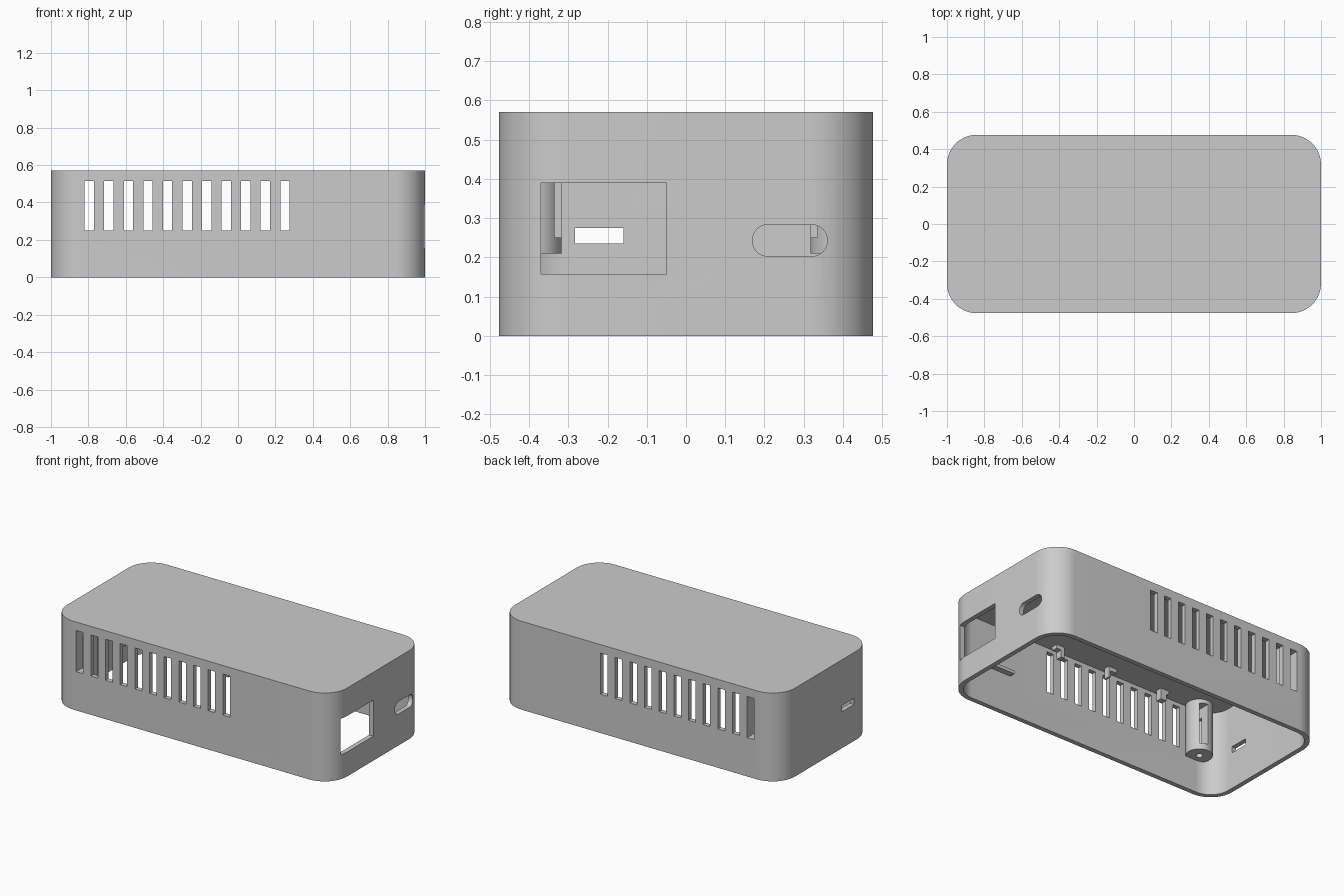
import bpy, bmesh, math
from mathutils import Matrix, Vector

if "Cube" in bpy.data.objects:
    bpy.data.objects.remove(bpy.data.objects["Cube"])

W, D, H = 1.0, 0.477, 0.57      # half width, half depth, height
WALL, RADIUS = 0.03, 0.16

grey = bpy.data.materials.new("light grey plastic")
grey.use_nodes = True
grey.diffuse_color = (0.6, 0.6, 0.6, 1)
grey.node_tree.nodes["Principled BSDF"].inputs["Base Color"].default_value = (0.6, 0.6, 0.6, 1)


def rounded(hw, hh, r, steps):
    """Outline of a rounded rectangle, counter-clockwise."""
    pts = []
    for i, (sx, sy) in enumerate([(1, 1), (-1, 1), (-1, -1), (1, -1)]):
        for k in range(steps + 1):
            a = math.pi / 2 * (i + k / steps)
            pts.append((sx * (hw - r) + r * math.cos(a), sy * (hh - r) + r * math.sin(a)))
    return pts


def prism(bm, outline, low, high, matrix=Matrix()):
    """Extrude a closed outline from low to high along its local z."""
    base = bm.faces.new([bm.verts.new(matrix @ Vector((x, y, low))) for x, y in outline])
    made = bmesh.ops.extrude_face_region(bm, geom=[base])["geom"]
    for v in made:
        if isinstance(v, bmesh.types.BMVert):
            v.co += matrix.to_3x3() @ Vector((0, 0, high - low))


def box(bm, x0, x1, y0, y1, z0, z1):
    prism(bm, [(x0, y0), (x1, y0), (x1, y1), (x0, y1)], z0, z1)


def circle(x, y, r, n=40):
    return [(x + r * math.cos(2 * math.pi * i / n), y + r * math.sin(2 * math.pi * i / n))
            for i in range(n)]


def make(name, bm):
    bmesh.ops.recalc_face_normals(bm, faces=bm.faces[:])
    mesh = bpy.data.meshes.new(name)
    bm.to_mesh(mesh)
    bm.free()
    mesh.materials.append(grey)
    obj = bpy.data.objects.new(name, mesh)
    bpy.context.collection.objects.link(obj)
    return obj


def carve(obj, *cutters):
    """Subtract the cutters, bake the result and shade it."""
    for c in cutters:
        mod = obj.modifiers.new("cut", "BOOLEAN")
        mod.operation, mod.solver, mod.object = "DIFFERENCE", "EXACT", c
    graph = bpy.context.evaluated_depsgraph_get()
    mesh = bpy.data.meshes.new_from_object(obj.evaluated_get(graph))
    obj.modifiers.clear()
    obj.data = mesh
    bpy.ops.object.select_all(action="DESELECT")
    obj.select_set(True)
    bpy.context.view_layer.objects.active = obj
    bpy.ops.object.shade_smooth_by_angle(angle=math.radians(30))


# Hollow of the casing, open at the bottom
bm = bmesh.new()
prism(bm, rounded(W - WALL, D - WALL, RADIUS - WALL, 16), -0.1, H - WALL)
cavity = make("cavity_cutter", bm)

# Vents through both long walls, and ports in the end walls
bm = bmesh.new()
for i in range(11):
    x = -0.795 + 0.1046 * i
    box(bm, x - 0.025, x + 0.025, -0.6, 0.6, 0.25, 0.515)
box(bm, 0.9, 1.1, -0.37, -0.05, 0.158, 0.39)
box(bm, -1.1, -0.92, -0.283, -0.16, 0.235, 0.275)
along_x = Matrix(((0, 0, 1, 0), (1, 0, 0, 0.265), (0, 1, 0, 0.243), (0, 0, 0, 1)))
prism(bm, rounded(0.095, 0.04, 0.038, 8), 0.9, 1.1, along_x)
openings = make("openings_cutter", bm)

# Pilot holes for the screw posts
bm = bmesh.new()
for y in (-0.395, 0.395):
    prism(bm, circle(-0.82, y, 0.02, 20), 0.1, 0.45)
pilots = make("pilot_cutter", bm)

# Casing
bm = bmesh.new()
prism(bm, rounded(W, D, RADIUS, 16), 0, H)
casing = make("casing", bm)
carve(casing, cavity, openings)

# Screw posts hanging from the ceiling
bm = bmesh.new()
for y in (-0.395, 0.395):
    prism(bm, circle(-0.82, y, 0.078), 0.21, H - 0.01)
posts = make("screw_posts", bm)
carve(posts, openings, pilots)

# Small ceiling blocks and a ledge inside the front wall
bm = bmesh.new()
for x in (0.23, -0.16, -0.55):
    box(bm, x - 0.03, x + 0.03, -0.42, -0.38, 0.47, H - 0.01)
carve(make("ceiling_blocks", bm), openings)

bm = bmesh.new()
box(bm, 0.55, 0.78, -0.46, -0.41, 0.25, 0.27)
carve(make("board_ledge", bm))

for helper in (cavity, openings, pilots):
    bpy.data.objects.remove(helper)
